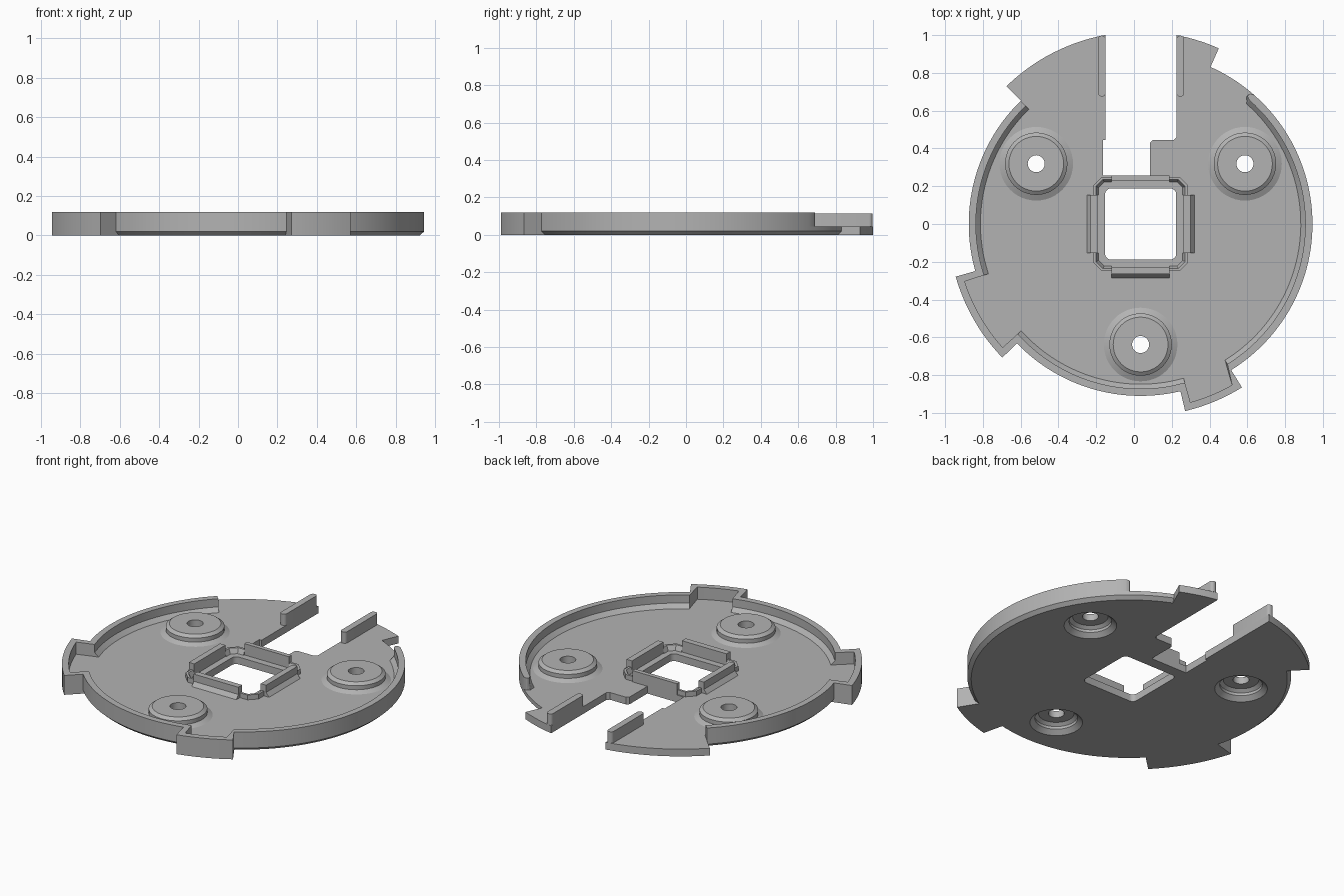
import bpy, bmesh
from math import sin, cos, radians, pi, ceil

cube = bpy.data.objects.get("Cube")
if cube:
    bpy.data.objects.remove(cube)

grey = bpy.data.materials.new("light_grey")
grey.use_nodes = True
grey.diffuse_color = (0.45, 0.45, 0.45, 1)
grey.node_tree.nodes["Principled BSDF"].inputs["Base Color"].default_value = grey.diffuse_color

CX = 0.035                      # disc centre in x
FLOOR, TOP = 0.045, 0.12        # floor thickness, rim height
RIM, TAB, THICK = 0.91, 1.018, 0.038
INSET = 2.2                     # side wall of a tab, in degrees


def loft(name, rings, wrap=False):
    """Skin a list of equal rings; cap the ends unless wrapped."""
    bm = bmesh.new()
    vs = [[bm.verts.new(p) for p in ring] for ring in rings]
    n = len(vs[0])
    pairs = list(zip(vs, vs[1:])) + ([(vs[-1], vs[0])] if wrap else [])
    for a, b in pairs:
        for i in range(n):
            j = (i + 1) % n
            bm.faces.new((a[i], a[j], b[j], b[i]))
    if not wrap:
        bm.faces.new(vs[0])
        bm.faces.new(vs[-1])
    bmesh.ops.remove_doubles(bm, verts=bm.verts, dist=1e-5)
    bmesh.ops.recalc_face_normals(bm, faces=bm.faces)
    mesh = bpy.data.meshes.new(name)
    bm.to_mesh(mesh)
    bm.free()
    mesh.materials.append(grey)
    ob = bpy.data.objects.new(name, mesh)
    bpy.context.collection.objects.link(ob)
    return ob


def prism(name, pts, z0, z1):
    return loft(name, [[(x, y, z) for x, y in pts] for z in (z0, z1)])


def polar(a, r, cx=CX, cy=0.0):
    return (cx + r * cos(radians(a)), cy + r * sin(radians(a)))


def arc(a0, a1, step=2.5):
    n = max(1, ceil(abs(a1 - a0) / step))
    return [a0 + (a1 - a0) * i / n for i in range(n + 1)]


def rounded_rect(x0, x1, y0, y1, r):
    corners = [(x1 - r, y1 - r, 0), (x0 + r, y1 - r, 90),
               (x0 + r, y0 + r, 180), (x1 - r, y0 + r, 270)]
    return [polar(a, r, x, y) for x, y, s in corners for a in arc(s, s + 90, 18)]


def cut(ob, cutter):
    mod = ob.modifiers.new("cut", 'BOOLEAN')
    mod.operation, mod.solver, mod.object = 'DIFFERENCE', 'EXACT', cutter
    bpy.context.view_layer.objects.active = ob
    bpy.ops.object.modifier_apply(modifier=mod.name)
    bpy.data.objects.remove(cutter)


# Floor plate: disc with four wider tabs, chamfered underneath between them
spans = [(66, -58.2, RIM), (-58.2, -76.6, TAB), (-76.6, -136, RIM),
         (-136, -164.1, TAB), (-164.1, -225.8, RIM), (-225.8, -294, TAB)]
outline = [(a, r) for a0, a1, r in spans for a in arc(a0, a1)]
low = [polar(a, r - 0.022 if r == RIM else r) + (0,) for a, r in outline]
mid, high = [[polar(a, r) + (z,) for a, r in outline] for z in (0.02, FLOOR)]
plate = loft("floor_plate", [low, mid, high])

# Cable slot and centre opening
slot = [(-0.165, 0.257), (0.085, 0.257), (0.085, 0.43), (0.1, 0.445), (0.21, 0.445),
        (0.225, 0.46), (0.225, 1.2), (-0.15, 1.2), (-0.15, 0.445), (-0.165, 0.445)]
cut(plate, prism("slot_cutter", slot, -0.1, 0.2))
cut(plate, prism("opening_cutter",
                 rounded_rect(CX - 0.188, CX + 0.188, -0.188, 0.188, 0.03), -0.1, 0.2))

# Hollow screw bosses
boss = [(0.195, FLOOR), (0.165, 0.06), (0.165, 0.085), (0.145, 0.1), (0.045, 0.1),
        (0.045, 0.058), (0.1, 0.058), (0.12, 0.042), (0.12, 0.025), (0.148, 0), (0.195, 0)]
for k, a in enumerate((30, 150, 270)):
    bx, by = polar(a, 0.638)
    turn = arc(0, 360, 7.5)[:-1]
    cut(plate, prism("boss_cutter", [polar(t, 0.195, bx, by) for t in turn], -0.1, 0.2))
    loft(f"screw_boss_{k + 1}",
         [[polar(t, r, bx, by) + (z,) for r, z in boss] for t in turn], wrap=True)


# Rim wall, following the disc and stepping out round the tabs
def section(ao, ro, ai, ri, foot):
    o, i, f = polar(ao, ro), polar(ai, ri), polar(ai, ri - foot)
    return [o + (FLOOR,), o + (TOP,), i + (TOP,), i + (0.07,), f + (FLOOR,)]


rim = []
for a, w in ((50.2, 0.004), (49.9, 0.011), (49.3, 0.016)):   # rounded free end
    rim.append(section(a, RIM - THICK / 2 + w, a, RIM - THICK / 2 - w, 0.012))
for k, (a0, a1, r) in enumerate([(48.6, -58.2, RIM)] + spans[1:5]):
    angles = arc(a0, a1)
    for a in angles:
        inner, foot = a, 0.024
        if r == TAB:
            t = (a - a0) / (a1 - a0)
            inner, foot = a + INSET * (2 * t - 1), 0
        elif a == a0 and k > 0:
            inner = a + INSET
        elif a == a1 and k < 4:
            inner = a - INSET
        rim.append(section(a, r, inner, r - THICK, foot))
loft("rim_wall", rim)

# Guide ribs beside the slot
for side, x in (("right", -0.19), ("left", 0.225)):
    prism(f"{side}_slot_rib", rounded_rect(x, x + 0.04, 0.675, 0.997, 0.018), FLOOR, 0.115)


# Frame round the opening: four clips and four corner lips
def quarter(x, y, k):
    c, s = round(cos(k * pi / 2)), round(sin(k * pi / 2))
    return (CX + c * x - s * y, s * x + c * y)


for k, side in enumerate(("back", "right", "front", "left")):
    if side == "back":
        shape = [(0.23, FLOOR), (0.23, TOP - 0.005), (0.257, TOP - 0.005), (0.257, FLOOR)]
    else:
        shape = [(0.228, FLOOR), (0.228, TOP - 0.005), (0.265, TOP - 0.005),
                 (0.265, 0.07), (0.285, FLOOR)]
    loft(f"{side}_clip", [[quarter(x, y, k) + (z,) for y, z in shape]
                          for x in (-0.153, 0.153)])
    rings = []
    for (ox, oy), (ix, iy) in (((0.153, 0.25), (0.153, 0.222)), ((0.205, 0.25), (0.193, 0.222)),
                               ((0.25, 0.205), (0.222, 0.193)), ((0.25, 0.153), (0.222, 0.153))):
        o, i = quarter(ox, oy, k), quarter(ix, iy, k)
        m = quarter((ox + ix) / 2, (oy + iy) / 2, k)
        rings.append([o + (FLOOR,), o + (0.075,), m + (0.075,), i + (FLOOR,)])
    loft(f"corner_lip_{k + 1}", rings)

# Smooth the curved faces, keep edges sharp
bpy.ops.object.select_all(action='DESELECT')
for ob in bpy.context.collection.objects:
    if ob.type == 'MESH' and grey.name in ob.data.materials:
        ob.select_set(True)
        bpy.context.view_layer.objects.active = ob
bpy.ops.object.shade_smooth_by_angle(angle=radians(25))
